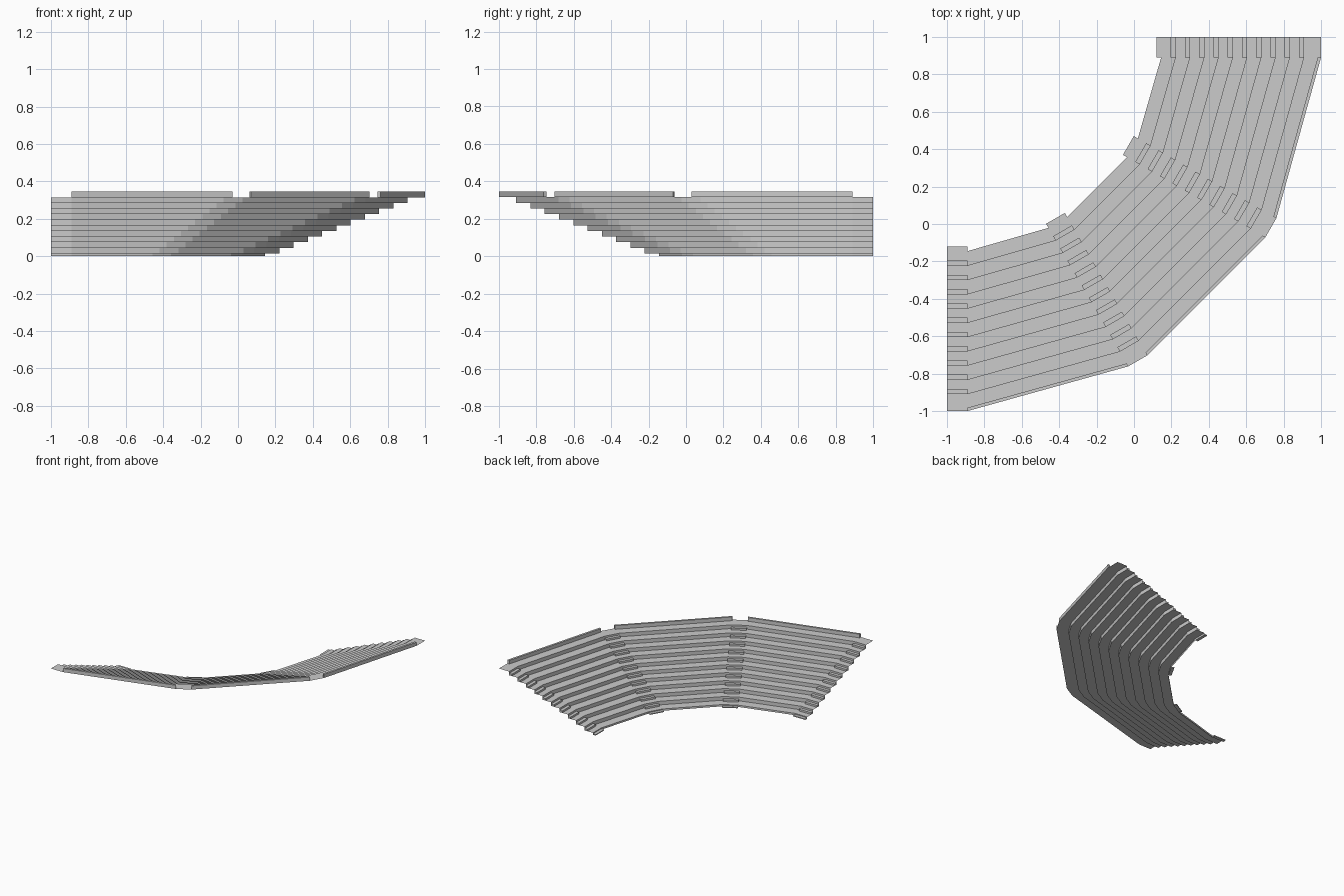
import bpy, bmesh
from math import sin, cos, radians

if "Cube" in bpy.data.objects:
    bpy.data.objects.remove(bpy.data.objects["Cube"])

ROWS = 11
RISE, FIRST = 0.03, 0.015
R0, DEPTH, R_OUT = 1.145, 0.0762, 2.0
AISLE = 0.058          # half width of an aisle
radius = [R0 + DEPTH * k for k in range(ROWS)] + [R_OUT]
height = [FIRST + RISE * k for k in range(ROWS)]


def path(r):
    """Plan line of one row: end aisle, two angled aisles, end aisle."""
    a = radians(30)
    mx, my = -0.98 + r * sin(a), 1 - r * cos(a)
    dx, dy = AISLE * cos(a), AISLE * sin(a)
    half = [(-1, 1 - r), (-0.89, 1 - r), (mx - dx, my - dy), (mx + dx, my + dy)]
    return half + [(-y, -x) for x, y in reversed(half)]


def finish(name, bm):
    me = bpy.data.meshes.new(name)
    bm.to_mesh(me)
    bm.free()
    ob = bpy.data.objects.new(name, me)
    bpy.context.collection.objects.link(ob)
    return ob


def block(bm, i, r1, r2, z1, z2):
    """Closed block over path segment i between two radii and two heights."""
    a, b = path(r1), path(r2)
    plan = [a[i], b[i], b[i + 1], a[i + 1]]
    lo = [bm.verts.new((x, y, z1)) for x, y in plan]
    hi = [bm.verts.new((x, y, z2)) for x, y in plan]
    bm.faces.new(hi)
    bm.faces.new(lo[::-1])
    for k in range(4):
        n = (k + 1) % 4
        bm.faces.new((lo[k], lo[n], hi[n], hi[k]))


# stepped terrace: folded sheet of risers and treads
profile = []
z = 0.0
for k in range(ROWS):
    profile += [(radius[k], z), (radius[k], height[k])]
    z = height[k]
profile.append((R_OUT, z))
bm = bmesh.new()
lines = [[bm.verts.new((x, y, h)) for x, y in path(r)] for r, h in profile]
for a, b in zip(lines, lines[1:]):
    for i in range(7):
        bm.faces.new((a[i], b[i], b[i + 1], a[i + 1]))
finish("terrace", bm)

# half-height steps in the four aisles
bm = bmesh.new()
for k in range(ROWS):
    base = height[k - 1] if k else 0.0
    for i in (0, 2, 4, 6):
        block(bm, i, radius[k] - 0.025, radius[k], base, (base + height[k]) / 2)
finish("aisle_steps", bm)

# rear kerb, left open at the aisles
bm = bmesh.new()
for i in (1, 3, 5):
    block(bm, i, R_OUT - 0.018, R_OUT, height[-1], height[-1] + RISE)
finish("rear_kerb", bm)

# consistent facing for the solid parts
for name in ("aisle_steps", "rear_kerb"):
    me = bpy.data.objects[name].data
    bm = bmesh.new()
    bm.from_mesh(me)
    bmesh.ops.recalc_face_normals(bm, faces=bm.faces)
    bm.to_mesh(me)
    bm.free()
